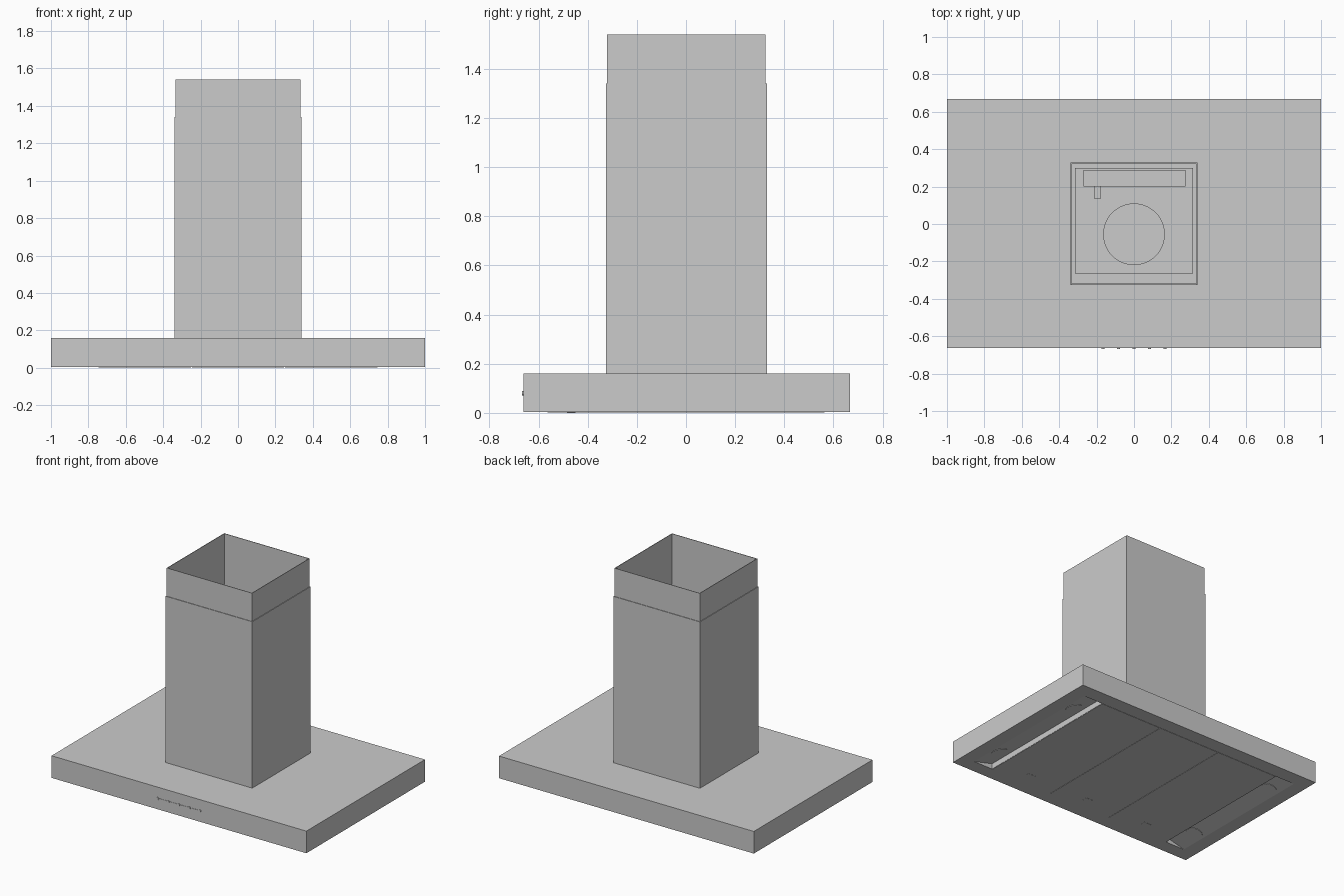
import bpy, bmesh, math

if "Cube" in bpy.data.objects:
    bpy.data.objects.remove(bpy.data.objects["Cube"])


def make_mesh(name, bm):
    bmesh.ops.recalc_face_normals(bm, faces=bm.faces)
    me = bpy.data.meshes.new(name)
    bm.to_mesh(me)
    bm.free()
    ob = bpy.data.objects.new(name, me)
    bpy.context.collection.objects.link(ob)
    return ob


def box(name, x0, x1, y0, y1, z0, z1):
    bm = bmesh.new()
    bmesh.ops.create_cube(bm, size=1)
    for v in bm.verts:
        v.co = ((x0 + x1) / 2 + v.co.x * (x1 - x0),
                (y0 + y1) / 2 + v.co.y * (y1 - y0),
                (z0 + z1) / 2 + v.co.z * (z1 - z0))
    return make_mesh(name, bm)


def extrude_y(name, profile, y0, y1):
    # prism from an (x, z) profile
    bm = bmesh.new()
    f = bm.faces.new([bm.verts.new((x, y0, z)) for x, z in profile])
    ext = bmesh.ops.extrude_face_region(bm, geom=[f])
    for v in ext["geom"]:
        if isinstance(v, bmesh.types.BMVert):
            v.co.y = y1
    return make_mesh(name, bm)


def tube(name, outline, wall, z0, z1):
    # open-ended rectangular sleeve with thin walls
    x, y0, y1 = outline
    bm = bmesh.new()
    rings = []
    for d, z in ((0, z0), (0, z1), (wall, z1), (wall, z0)):
        pts = ((-x + d, y0 + d), (x - d, y0 + d), (x - d, y1 - d), (-x + d, y1 - d))
        rings.append([bm.verts.new((px, py, z)) for px, py in pts])
    for i in range(4):
        a, b = rings[i], rings[(i + 1) % 4]
        for j in range(4):
            k = (j + 1) % 4
            bm.faces.new((a[j], a[k], b[k], b[j]))
    return make_mesh(name, bm)


def cylinder(name, radius, depth, loc, rot=(0, 0, 0), sides=48):
    bpy.ops.mesh.primitive_cylinder_add(vertices=sides, radius=radius, depth=depth,
                                        location=loc, rotation=rot)
    ob = bpy.context.object
    ob.name = name
    bpy.ops.object.shade_smooth_by_angle()
    return ob


# canopy with a sloping lamp pocket at each end
RIM, POCKET_IN, POCKET_OUT, DEEP, HALF_Y = 0.003, 0.747, 0.90, 0.043, 0.563
canopy = box("canopy", -1, 1, -0.662, 0.668, RIM, 0.16)
for s in (-1, 1):
    wedge = extrude_y("pocket_cutter", [(s * POCKET_IN, DEEP), (s * POCKET_IN, -0.02),
                                        (s * POCKET_OUT, -0.02), (s * POCKET_OUT, RIM)],
                      -HALF_Y, HALF_Y)
    wedge.hide_render = True
    mod = canopy.modifiers.new("pocket", 'BOOLEAN')
    mod.operation = 'DIFFERENCE'
    mod.solver = 'EXACT'
    mod.object = wedge
    bpy.context.view_layer.objects.active = canopy
    bpy.ops.object.modifier_apply(modifier=mod.name)
    bpy.data.objects.remove(wedge)

# lamps lying on the sloping pocket faces
slope = math.atan2(DEEP - RIM, POCKET_OUT - POCKET_IN)
lamp_x = 0.835
lamp_z = RIM + (POCKET_OUT - lamp_x) * math.tan(slope)
for s in (-1, 1):
    for y in (-0.38, 0.38):
        cylinder("lamp", 0.055, 0.006, (s * lamp_x, y, lamp_z), (0, s * slope, 0))

# three grease filters with latch handles
for i in (-1, 0, 1):
    cx = i * 0.498
    box("grease_filter", cx - 0.247, cx + 0.247, -HALF_Y, HALF_Y, 0.001, 0.01)
    box("filter_handle", cx - 0.03, cx + 0.03, -0.485, -0.45, 0, 0.005)

# control strip and push buttons on the front
box("control_strip", -0.175, 0.175, -0.664, -0.655, 0.077, 0.083)
for i in range(5):
    cylinder("button", 0.009, 0.012, (-0.166 + i * 0.083, -0.662, 0.08),
             (math.pi / 2, 0, 0), 24)

# telescoping chimney, open at the top
tube("lower_chimney", (0.34, -0.326, 0.329), 0.004, 0.16, 1.34)
tube("upper_chimney", (0.335, -0.321, 0.324), 0.004, 0.75, 1.54)

# blower housing, duct collar and wiring box inside the chimney
box("blower_housing", -0.315, 0.315, -0.265, 0.30, 0.16, 0.56)
collar = cylinder("duct_collar", 0.165, 0.08, (0, -0.055, 0.60))
box("wiring_box", -0.27, 0.275, 0.20, 0.29, 0.56, 0.64)
box("cable_clamp", -0.21, -0.18, 0.135, 0.20, 0.56, 0.60)
